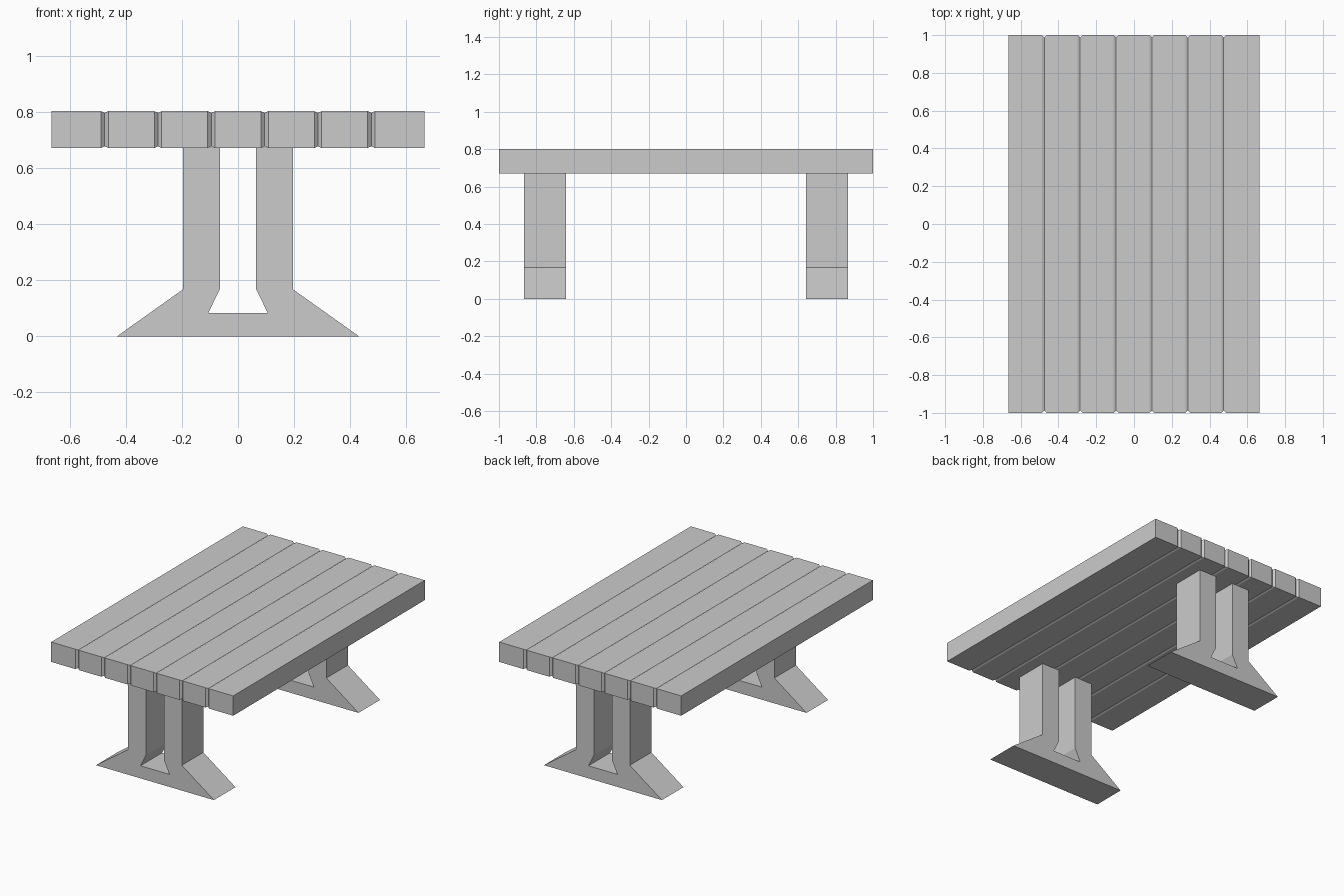
import bpy, bmesh

if "Cube" in bpy.data.objects:
    bpy.data.objects.remove(bpy.data.objects["Cube"])


def finish(name, bm):
    bmesh.ops.recalc_face_normals(bm, faces=bm.faces)
    mesh = bpy.data.meshes.new(name)
    bm.to_mesh(mesh)
    bm.free()
    obj = bpy.data.objects.new(name, mesh)
    bpy.context.collection.objects.link(obj)
    return obj


# Plank top: rectangular sections lofted along x, pinched at each seam
def table_top(planks=7, half_width=0.665, half_length=1.0, z0=0.671, z1=0.802):
    groove, depth_y, depth_z = 0.013, 0.012, 0.006
    step = 2 * half_width / planks
    stations = [(-half_width, False)]
    for i in range(1, planks):
        seam = -half_width + i * step
        stations += [(seam - groove, False), (seam, True), (seam + groove, False)]
    stations.append((half_width, False))

    bm = bmesh.new()
    rings = []
    for x, pinched in stations:
        y = half_length - (depth_y if pinched else 0)
        dz = depth_z if pinched else 0
        corners = [(-y, z0 + dz), (y, z0 + dz), (y, z1 - dz), (-y, z1 - dz)]
        rings.append([bm.verts.new((x, cy, cz)) for cy, cz in corners])
    for a, b in zip(rings, rings[1:]):
        for k in range(4):
            n = (k + 1) % 4
            bm.faces.new((a[k], a[n], b[n], b[k]))
    bm.faces.new(rings[0])
    bm.faces.new(rings[-1])
    return finish("table_top", bm)


# Trestle leg: twin posts on a splayed foot, mirrored profile extruded along y
def trestle(name, y0, y1):
    half = [(0.431, 0), (0.196, 0.167), (0.196, 0.672),
            (0.065, 0.672), (0.065, 0.167), (0.106, 0.083)]
    profile = half + [(-x, z) for x, z in reversed(half)]
    bm = bmesh.new()
    face = bm.faces.new([bm.verts.new((x, y0, z)) for x, z in profile])
    side = bmesh.ops.extrude_face_region(bm, geom=[face], use_keep_orig=True)
    moved = [g for g in side["geom"] if isinstance(g, bmesh.types.BMVert)]
    bmesh.ops.translate(bm, verts=moved, vec=(0, y1 - y0, 0))
    return finish(name, bm)


table_top()
trestle("front_leg", -0.866, -0.642)
trestle("back_leg", 0.642, 0.866)
